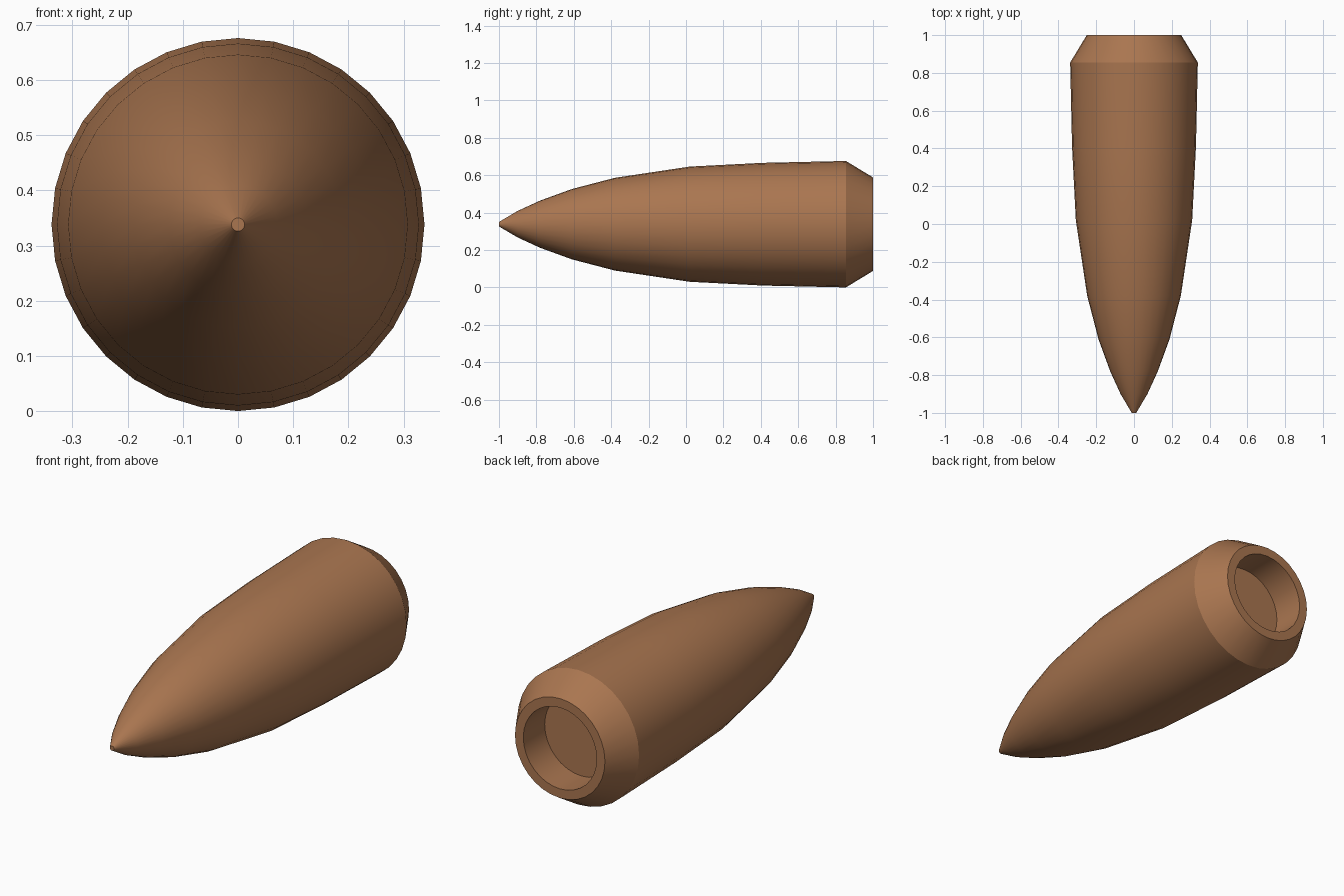
import bpy, bmesh, math

if "Cube" in bpy.data.objects:
    bpy.data.objects.remove(bpy.data.objects["Cube"])

SIDES = 32
R = 0.338

# one flat copper brown
copper = bpy.data.materials.new("copper_brown")
copper.diffuse_color = (0.40, 0.18, 0.08, 1)
copper.use_nodes = True
copper.node_tree.nodes["Principled BSDF"].inputs["Base Color"].default_value = copper.diffuse_color

# profile (y, radius): tip, curved nose, body, tapered tail, rim, recess
profile = [(-1.0, 0.012), (-0.90, 0.071), (-0.78, 0.126), (-0.61, 0.188),
           (-0.38, 0.248), (0.02, 0.308), (0.41, 0.328), (0.855, R),
           (1.0, 0.25), (1.0, 0.204), (0.83, 0.204)]

bm = bmesh.new()
rings = []
for y, r in profile:
    rings.append([bm.verts.new((r * math.cos(a), y, R + r * math.sin(a)))
                  for a in (2 * math.pi * i / SIDES for i in range(SIDES))])

# walls between rings
for a, b in zip(rings, rings[1:]):
    for i in range(SIDES):
        j = (i + 1) % SIDES
        bm.faces.new((a[i], a[j], b[j], b[i]))

# flat tip and recess floor
bm.faces.new(rings[0])
bm.faces.new(rings[-1])
bmesh.ops.recalc_face_normals(bm, faces=bm.faces)

mesh = bpy.data.meshes.new("pointed_shell")
bm.to_mesh(mesh)
bm.free()
mesh.materials.append(copper)
shell = bpy.data.objects.new("pointed_shell", mesh)
bpy.context.collection.objects.link(shell)

# smooth sides, sharp rim edges
bpy.context.view_layer.objects.active = shell
shell.select_set(True)
bpy.ops.object.shade_smooth_by_angle(angle=math.radians(25))
